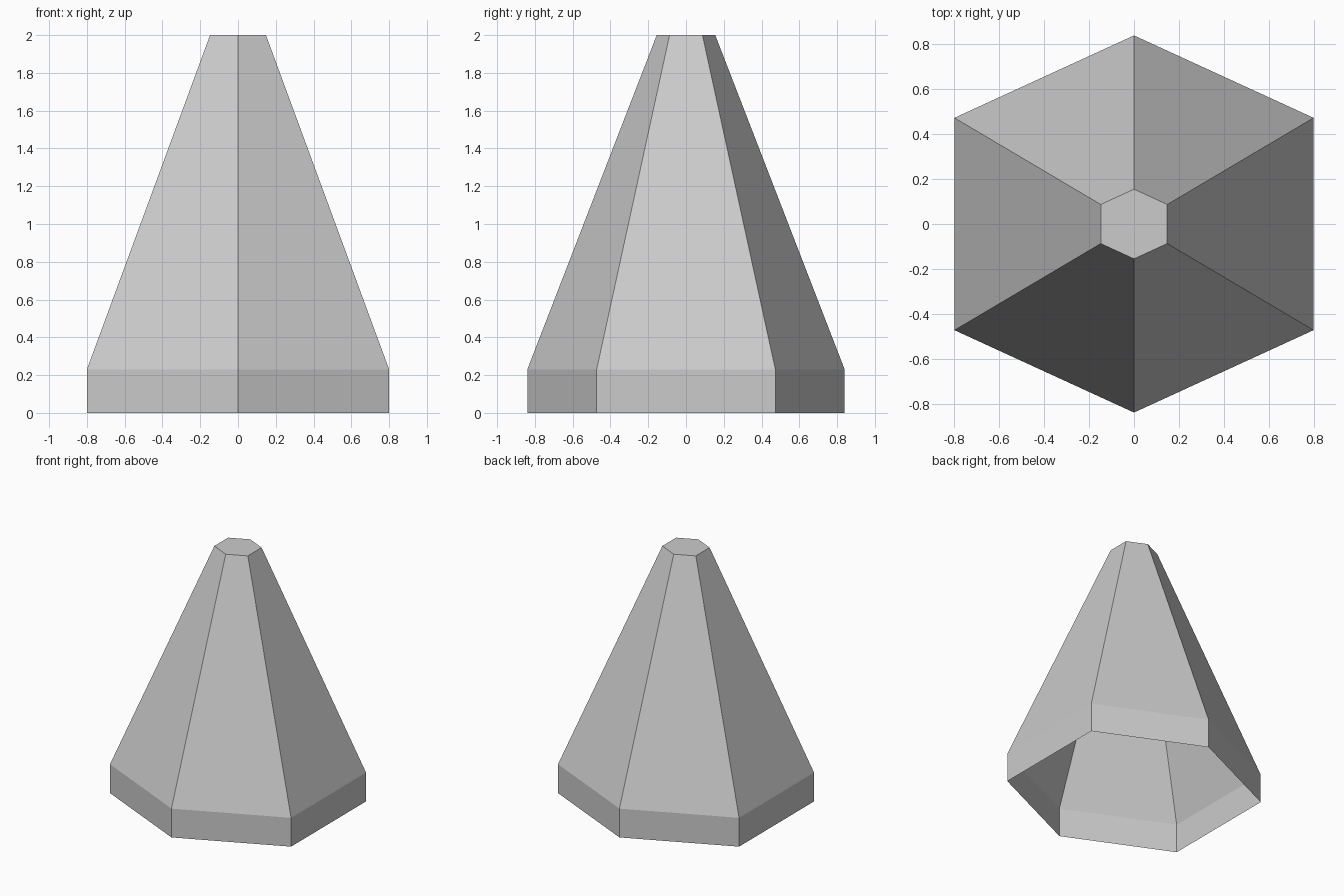
import bpy
import bmesh

# Remove the default cube
cube = bpy.data.objects.get("Cube")
if cube:
    bpy.data.objects.remove(cube, do_unlink=True)

# Single plain grey colour
grey = bpy.data.materials.new("light_grey")
grey.use_nodes = True
colour = (0.6, 0.6, 0.6, 1)
grey.diffuse_color = colour
grey.node_tree.nodes["Principled BSDF"].inputs["Base Color"].default_value = colour


def hexagon(bm, half_width, point, shoulder, z):
    """Ring of six vertices, counter-clockwise, with points at front and back."""
    outline = [(0, -point), (half_width, -shoulder), (half_width, shoulder),
               (0, point), (-half_width, shoulder), (-half_width, -shoulder)]
    return [bm.verts.new((x, y, z)) for x, y in outline]


# Hollow tapered shell: upright rim, sloping sides, closed top, open bottom
bm = bmesh.new()
rings = [hexagon(bm, 0.8, 0.84, 0.473, 0),
         hexagon(bm, 0.8, 0.84, 0.473, 0.23),
         hexagon(bm, 0.148, 0.155, 0.087, 2)]
for low, high in zip(rings, rings[1:]):
    for i in range(6):
        j = (i + 1) % 6
        bm.faces.new((low[i], low[j], high[j], high[i]))
bm.faces.new(rings[-1])

mesh = bpy.data.meshes.new("tapered_shell")
bm.to_mesh(mesh)
bm.free()
mesh.materials.append(grey)
shell = bpy.data.objects.new("tapered_shell", mesh)
bpy.context.collection.objects.link(shell)
